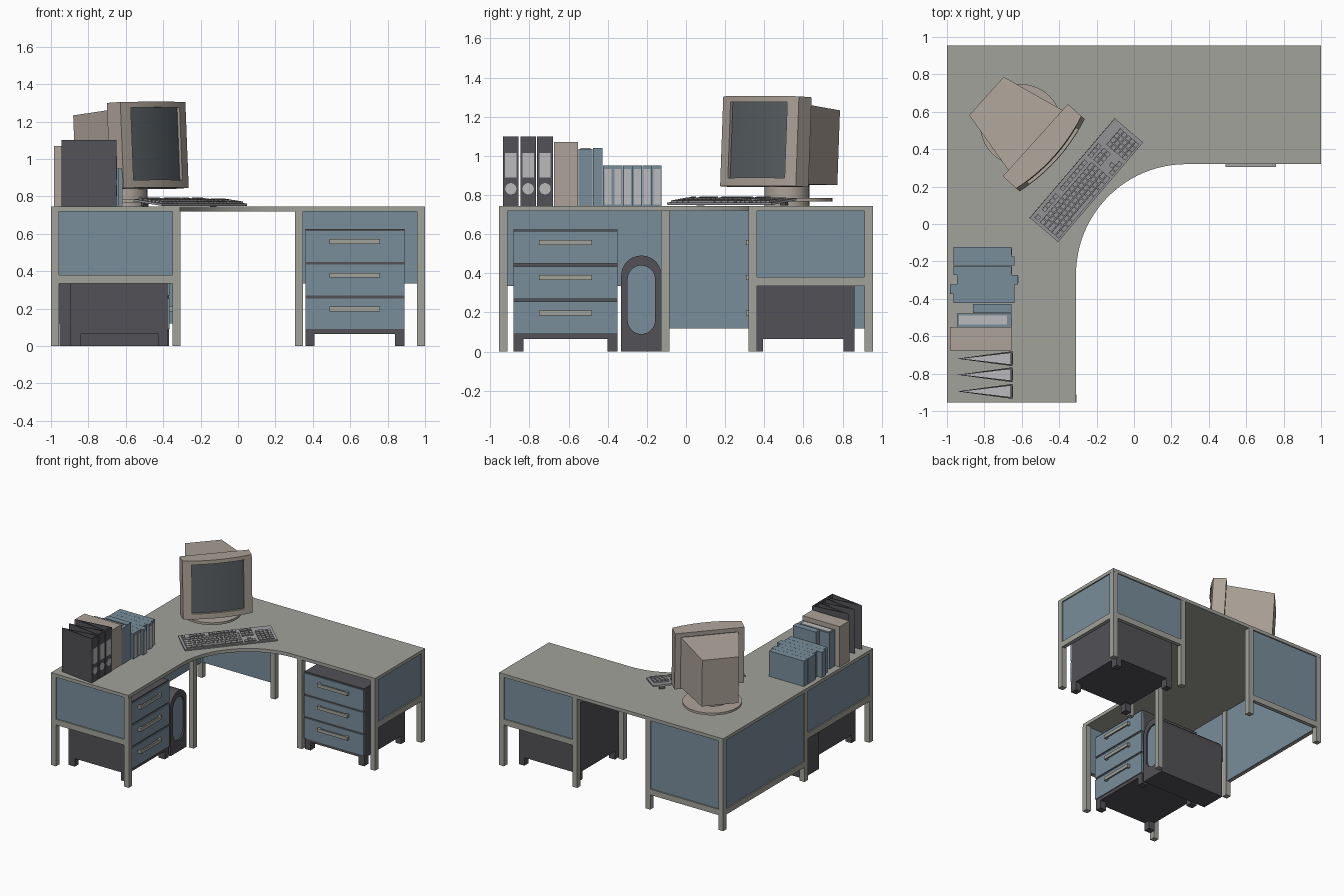
import bpy, bmesh
from math import sin, cos, pi, radians
from mathutils import Matrix, Vector

if "Cube" in bpy.data.objects:
    bpy.data.objects.remove(bpy.data.objects["Cube"])

T = lambda x, y, z=0: Matrix.Translation((x, y, z))
R = lambda deg, ax: Matrix.Rotation(radians(deg), 4, ax)
I = Matrix.Identity(4)
TO_X = Matrix(((0, 0, 1, 0), (1, 0, 0, 0), (0, 1, 0, 0), (0, 0, 0, 1)))  # profile (y,z), depth along x


def material(name, *rgb):
    m = bpy.data.materials.new(name)
    m.diffuse_color = (*rgb, 1)
    m.use_nodes = True
    m.node_tree.nodes["Principled BSDF"].inputs["Base Color"].default_value = m.diffuse_color
    return m


GREY = material("warm_grey", .36, .36, .33)
BLUE = material("steel_blue", .19, .27, .33)
DARK = material("charcoal", .085, .085, .095)
BEIGE = material("beige", .42, .37, .32)
PALE = material("paper", .50, .50, .51)
GLASS = material("screen_grey", .10, .115, .125)
KEYS = material("key_grey", .33, .33, .34)


def finish(name, bm, mat, M, smooth=False):
    bmesh.ops.recalc_face_normals(bm, faces=bm.faces[:])
    bm.transform(M)
    me = bpy.data.meshes.new(name)
    bm.to_mesh(me)
    bm.free()
    me.materials.append(mat)
    ob = bpy.data.objects.new(name, me)
    bpy.context.collection.objects.link(ob)
    if smooth:
        bpy.ops.object.select_all(action='DESELECT')
        ob.select_set(True)
        bpy.context.view_layer.objects.active = ob
        bpy.ops.object.shade_smooth_by_angle(angle=radians(35))
    return ob


def boxes(name, items, mat, M=I):
    """Each item is x0, x1, y0, y1, z0, z1."""
    bm = bmesh.new()
    for x0, x1, y0, y1, z0, z1 in items:
        S = Matrix.Diagonal((abs(x1 - x0), abs(y1 - y0), abs(z1 - z0), 1))
        bmesh.ops.create_cube(bm, size=1, matrix=T((x0+x1)/2, (y0+y1)/2, (z0+z1)/2) @ S)
    return finish(name, bm, mat, M)


def prism(name, pts, z0, z1, mat, M=I, hole=None, smooth=False):
    """Extruded outline; an optional hole needs as many points as the outline."""
    bm = bmesh.new()
    ring = lambda P, z: [bm.verts.new((x, y, z)) for x, y in P]
    n = len(pts)
    a, b = ring(pts, z0), ring(pts, z1)
    pairs = [(a, b)]
    if hole:
        c, d = ring(hole, z0), ring(hole, z1)
        pairs += [(c, d), (a, c), (b, d)]
    else:
        bm.faces.new(a)
        bm.faces.new(b)
    for p, q in pairs:
        for i in range(n):
            j = (i + 1) % n
            bm.faces.new((p[i], p[j], q[j], q[i]))
    return finish(name, bm, mat, M, smooth)


def arc(cx, cy, rx, ry, a0, a1, n):
    return [(cx + rx * cos(radians(a0 + (a1-a0) * i / n)),
             cy + ry * sin(radians(a0 + (a1-a0) * i / n))) for i in range(n + 1)]


def disc(r, n=40):
    return arc(0, 0, r, r, 0, 360 - 360 / n, n - 1)


# Worktop: L shape with a rounded inner corner
prism("desk_top", [(-1, -.955), (-.31, -.955)] + arc(.28, -.27, .59, .59, 180, 90, 24)
      + [(1, .32), (1, .955), (-1, .955)], .718, .745, GREY, smooth=True)

# Square legs
h = .0215
for i, (x, y) in enumerate([(-.978, -.933), (-.328, -.933), (-.978, -.105), (-.328, -.105),
                            (-.978, .933), (-.328, .933), (.325, .342), (.325, .933),
                            (.978, .342), (.978, .933)]):
    boxes(f"desk_leg_{i+1}", [(x - h, x + h, y - h, y + h, 0, .72)], GREY)

# Modesty panels with a rail along the lower edge: axis, span, outer position, bottom
for name, ax, s0, s1, o, zb in [("front_left", 'X', -.957, -.349, -.955, .335),
                                ("back_right", 'X', .346, .957, .955, .335),
                                ("back_corner", 'X', -.957, -.349, .955, .12),
                                ("right_end", 'Y', .363, .912, 1, .335),
                                ("left_corner", 'Y', -.084, .912, -1, .12),
                                ("left_front", 'Y', -.912, -.126, -1, .335)]:
    k = -1 if o > 0 else 1
    for part, d0, d1, z0, z1, mat in [("panel", .01, .032, zb, .72, BLUE),
                                      ("rail", 0, .025, zb - .001, zb + .045, GREY)]:
        p, q = o + k * d0, o + k * d1
        b = (s0, s1, p, q, z0, z1) if ax == 'X' else (p, q, s0, s1, z0, z1)
        boxes(f"{name}_{part}", [b], mat)

# Drawer pedestals, built facing -y
for side, M in [("right", T(.625, .33)), ("left", T(-.365, -.615) @ R(90, 'Z'))]:
    feet = [(sx * .265, sx * .215, y, y + .055, 0, .07) for sx in (-1, 1) for y in (.008, .475)]
    boxes(f"{side}_pedestal_body", [(-.265, .265, .008, .53, .065, .625)], DARK, M)
    boxes(f"{side}_pedestal_feet", feet, DARK, M)
    for i in range(3):
        z = .09 + i * .18
        boxes(f"{side}_drawer_{i+1}", [(-.265, .265, 0, .02, z, z + .165)], BLUE, M)
        zc = z + .108
        boxes(f"{side}_drawer_handle_{i+1}",
              [(-.135, .135, -.024, -.012, zc - .013, zc + .013)]
              + [(s * .135, s * .115, -.014, .002, zc - .013, zc + .013) for s in (-1, 1)], GREY, M)

# Computer tower with arched front and inset oval
TM = T(0, -.228) @ TO_X
arch = arc(0, .388, .103, .103, 0, 180, 14) + [(.103 * cos(a * pi / 14), 0) for a in range(14, 29)]
oval = arc(0, .37, .07, .07, 0, 180, 14) + arc(0, .16, .07, .07, 180, 360, 14)
prism("tower_case", arch, -.955, -.39, DARK, TM, smooth=True)
prism("tower_front_rim", arch, -.39, -.37, DARK, TM, hole=oval, smooth=True)
prism("tower_inset", oval, -.392, -.382, BLUE, TM)

# Monitor, local origin at the lower front centre
prism("monitor_base", disc(.218), .768, .786, BEIGE, T(-.605, .53), smooth=True)
prism("monitor_neck", disc(.115), .745, .87, BEIGE, T(-.6, .515), smooth=True)
MM = T(-.4375, .3675, .845) @ R(48, 'Z') @ R(-3, 'X')
front = lambda x, inset=0: -.035 * (1 - (x / .26) ** 2) + inset


def slab(x0, x1, inset=0, back=.097, n=12):
    xs = [x0 + (x1 - x0) * i / n for i in range(n + 1)]
    return [(x, front(x, inset)) for x in xs] + [(x1, back), (x0, back)]


prism("monitor_bezel_top", slab(-.26, .26), .43, .46, BEIGE, MM, smooth=True)
prism("monitor_bezel_bottom", slab(-.26, .26), 0, .042, BEIGE, MM, smooth=True)
for s, x0, x1 in [("left", -.26, -.195), ("right", .195, .26)]:
    prism(f"monitor_bezel_{s}", slab(x0, x1, n=4), .042, .43, BEIGE, MM, smooth=True)
prism("monitor_screen", slab(-.195, .195, .018), .042, .43, GLASS, MM, smooth=True)

# Tapered tube housing
bm = bmesh.new()
loops = [[bm.verts.new((x, y, z)) for x, z in ((-w, b), (w, b), (w, t), (-w, t))]
         for y, w, b, t in ((.09, .218, .015, .425), (.452, .138, .03, .412))]
bm.faces.new(loops[0])
bm.faces.new(loops[1])
for i in range(4):
    j = (i + 1) % 4
    bm.faces.new((loops[0][i], loops[0][j], loops[1][j], loops[1][i]))
finish("monitor_housing", bm, BEIGE, MM)

# Keyboard, tilted on two rear feet
KM = T(-.255, .235, .761) @ R(49.5, 'Z') @ R(7, 'X')
boxes("keyboard_case", [(-.35, .35, -.1, .1, 0, .012)], KEYS, KM)
boxes("keyboard_feet", [(s * .3, s * .26, .07, .09, -.024, .001) for s in (-1, 1)], DARK, KM)
P, D = .0295, .0275
keys = []


def key(x, row, w=1):
    y = .07 if row < 0 else .032 - row * D
    keys.append((x + .002, x + w * P - .002, y - .011, y + .011, .01, .022))


for c in range(14):
    if c not in (1, 6):
        key(-.335 + c * P, -1)
for row, lead in enumerate((1, 1.5, 1.75, 2.25)):
    key(-.335, row, lead)
    last = int(14.5 - lead - 1)
    for c in range(last):
        key(-.335 + (lead + c) * P, row)
    key(-.335 + (lead + last) * P, row, 14.5 - lead - last)
for x, w in ((0, 1.5), (1.5, 1.25), (2.75, 1.25), (4, 6), (10, 1.5), (11.5, 1.5), (13, 1.5)):
    key(-.335 + x * P, 4, w)
for c in range(3):
    for row in (-1, 0, 1, 4):
        key(.105 + c * P, row)
key(.105 + P, 3)
for c in range(4):
    for row in range(5):
        key(.212 + c * P, row)
boxes("keyboard_keys", keys, KEYS, KM)

# Wedge-shaped ring binders with spine label and finger hole
for i, y in enumerate((-.895, -.806, -.72)):
    M = T(0, y)
    for s in (-1, 1):
        prism(f"binder_{i+1}_cover_{'a' if s < 0 else 'b'}",
              [(-.945, 0), (-.65, s * .04), (-.65, s * .031), (-.925, 0)], .745, 1.1, DARK, M)
    boxes(f"binder_{i+1}_spine", [(-.66, -.65, -.039, .039, .745, 1.1)], DARK, M)
    prism(f"binder_{i+1}_paper", [(-.92, 0), (-.66, -.03), (-.66, .03)], .75, 1.06, PALE, M)
    boxes(f"binder_{i+1}_label", [(-.651, -.648, -.029, .029, .89, 1.015)], PALE, M)
    prism(f"binder_{i+1}_finger_hole", disc(.029, 20), -.651, -.648, PALE, T(0, y, .832) @ TO_X)

# Tall box files and the row of blue books
boxes("beige_box_file", [(-.985, -.655, -.675, -.552, .745, 1.07)], BEIGE)
boxes("blue_box_file", [(-.945, -.653, -.55, -.478, .745, 1.035)], BLUE)
boxes("blue_box_file_paper", [(-.935, -.68, -.538, -.488, 1.0, 1.04)], PALE)
boxes("blue_thin_file", [(-.86, -.655, -.476, -.427, .745, 1.04)], BLUE)
for i, (x0, x1) in enumerate([(-.965, -.64), (-.985, -.64), (-.945, -.62),
                              (-.965, -.655), (-.965, -.64), (-.965, -.655)]):
    y = -.423 + i * .05
    boxes(f"blue_book_{i+1}", [(x0, x1, y, y + .049, .745, .95)], BLUE)
    boxes(f"blue_book_{i+1}_label", [(x1 - .002, x1 + .002, y + .007, y + .042, .752, .932)], PALE)
